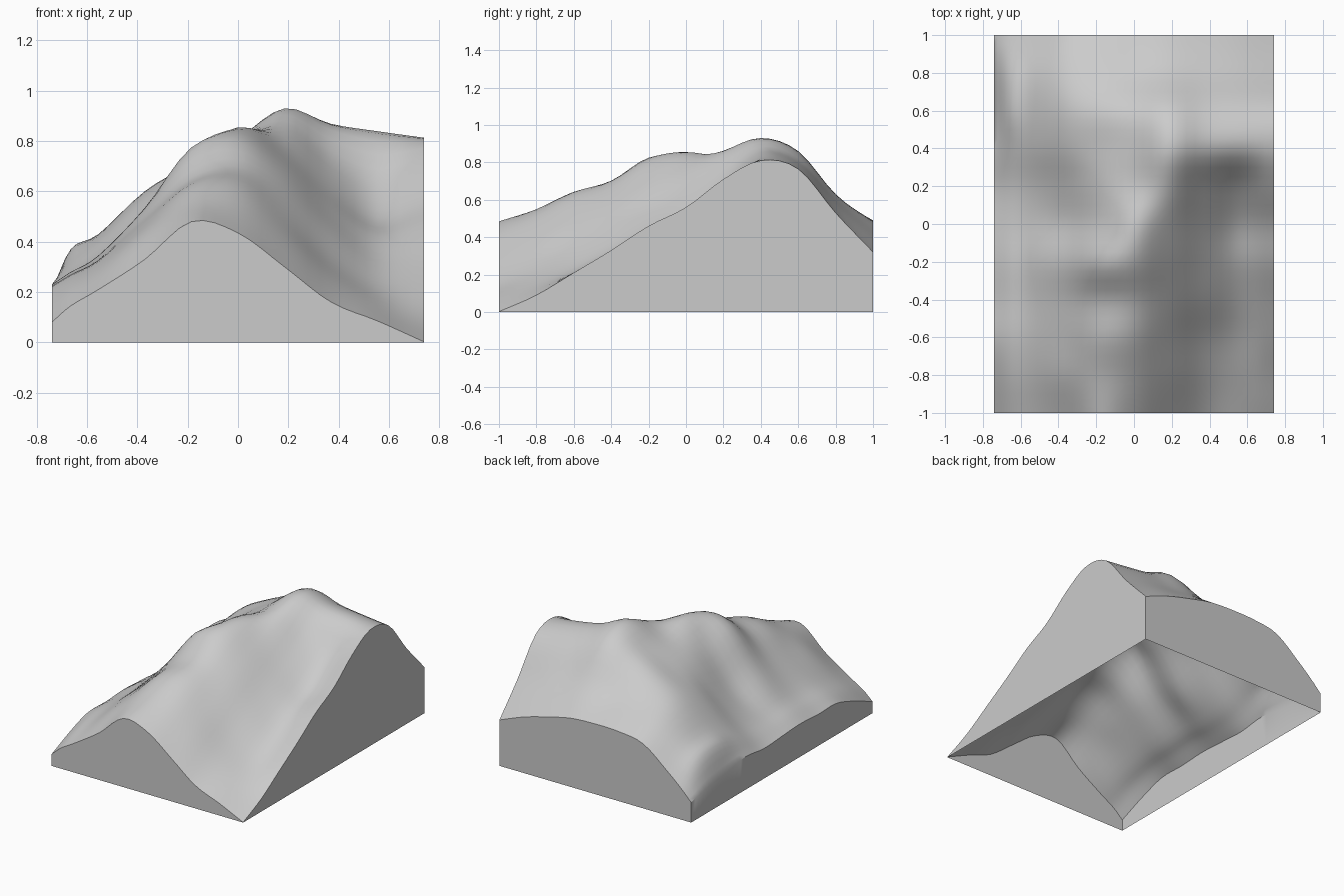
import bpy, bmesh

if "Cube" in bpy.data.objects:
    bpy.data.objects.remove(bpy.data.objects["Cube"])

STEPS = 4
XS = [-.74, -.665, -.555, -.37, -.185, 0, .185, .37, .555, .74]
YS = [-1, -.8, -.6, -.4, -.2, 0, .2, .4, .6, .8, 1]

# Coarse ridge survey: rows run front to back, columns left to right
HEIGHTS = [
    [.08, .145, .21, .33, .48, .435, .30, .16, .085, .002],
    [.16, .22, .28, .43, .54, .53, .41, .25, .15, .09],
    [.22, .265, .32, .47, .62, .63, .50, .33, .22, .21],
    [.22, .27, .33, .495, .655, .70, .60, .44, .32, .33],
    [.23, .28, .345, .535, .775, .82, .695, .525, .42, .46],
    [.22, .265, .325, .465, .70, .855, .77, .61, .495, .56],
    [.21, .27, .345, .505, .70, .81, .86, .725, .64, .71],
    [.23, .32, .405, .58, .70, .81, .93, .865, .83, .81],
    [.20, .37, .43, .60, .70, .78, .86, .81, .785, .765],
    [.18, .34, .41, .545, .59, .605, .63, .605, .575, .53],
    [.14, .215, .31, .45, .485, .49, .48, .44, .39, .32],
]


def refine(values):
    """Smooth Catmull-Rom resampling of one row of values."""
    p = [2 * values[0] - values[1], *values, 2 * values[-1] - values[-2]]
    out = []
    for i in range(1, len(p) - 2):
        a, b, c, d = p[i - 1:i + 3]
        for s in range(STEPS):
            t = s / STEPS
            out.append(b + .5 * t * (c - a + t * (2*a - 5*b + 4*c - d
                                                  + t * (3*(b - c) + d - a))))
    return out + [values[-1]]


rows = [refine(r) for r in HEIGHTS]
rows = list(zip(*[refine(c) for c in zip(*rows)]))
xs, ys = refine(XS), refine(YS)
nx, ny = len(xs), len(ys)

# Hillside surface
bm = bmesh.new()
grid = [[bm.verts.new((x, y, max(z, .001))) for x, z in zip(xs, row)]
        for y, row in zip(ys, rows)]
for j in range(ny - 1):
    for i in range(nx - 1):
        bm.faces.new((grid[j][i], grid[j][i + 1], grid[j + 1][i + 1], grid[j + 1][i]))

# Cut side walls dropped to the ground, open underneath
rim = [e for e in bm.edges if e.is_boundary]
walls = bmesh.ops.extrude_edge_only(bm, edges=rim)["geom"]
for v in walls:
    if isinstance(v, bmesh.types.BMVert):
        v.co.z = 0
bmesh.ops.recalc_face_normals(bm, faces=bm.faces)
bm.normal_update()
if grid[ny // 2][nx // 2].normal.z < 0:
    bmesh.ops.reverse_faces(bm, faces=bm.faces)

mesh = bpy.data.meshes.new("mountain_terrain")
bm.to_mesh(mesh)
bm.free()
terrain = bpy.data.objects.new("mountain_terrain", mesh)
bpy.context.collection.objects.link(terrain)
bpy.context.view_layer.objects.active = terrain
terrain.select_set(True)
bpy.ops.object.shade_smooth_by_angle(angle=.6)
